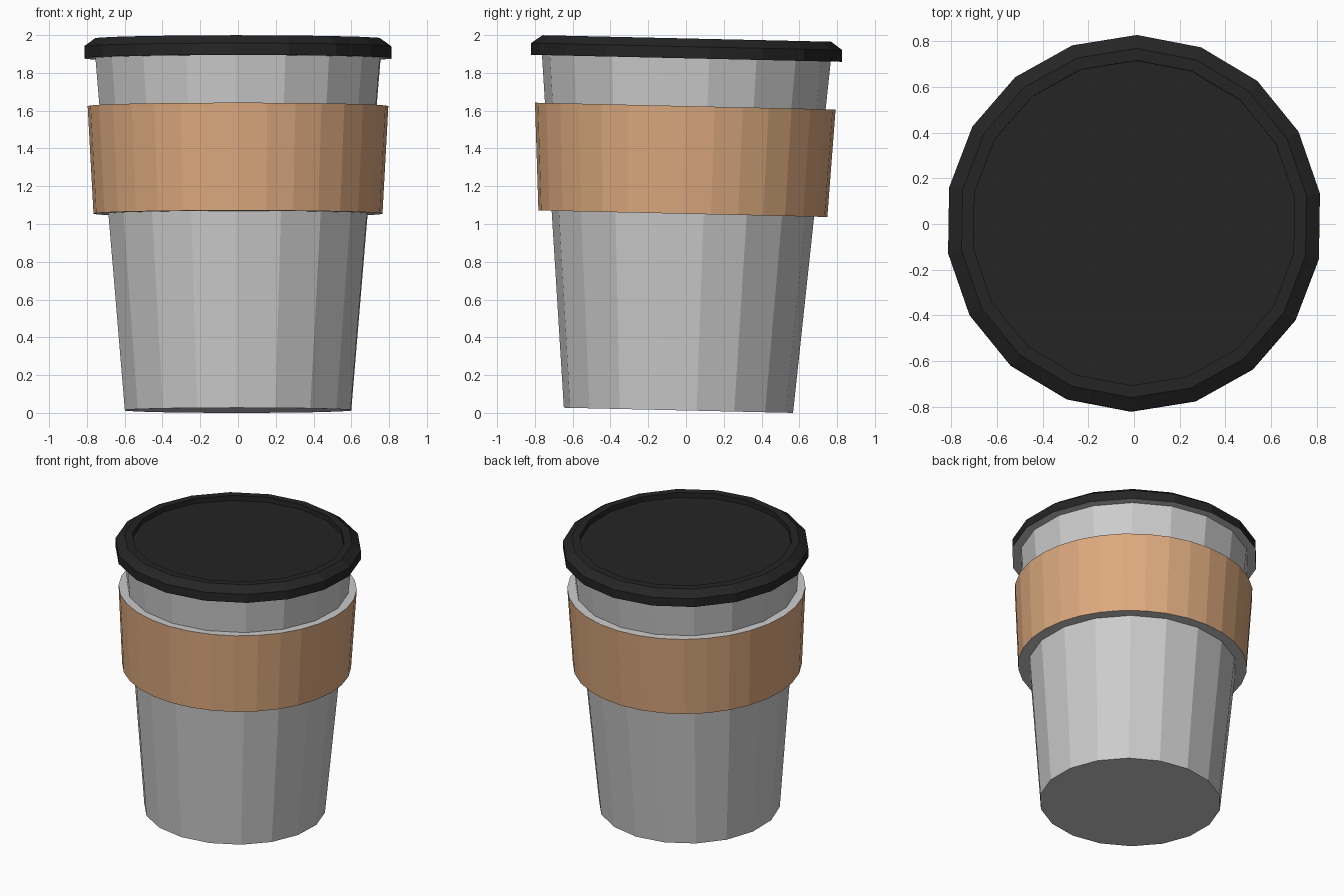
import bpy, bmesh, math
from mathutils import Matrix

if "Cube" in bpy.data.objects:
    bpy.data.objects.remove(bpy.data.objects["Cube"])

# Whole cup leans very slightly towards the back
LEAN = Matrix.Translation((0, -0.04, 0.0137)) @ Matrix.Rotation(-0.0225, 4, 'X')


def material(name, rgb):
    m = bpy.data.materials.new(name)
    m.diffuse_color = (*rgb, 1)
    m.use_nodes = True
    m.node_tree.nodes["Principled BSDF"].inputs["Base Color"].default_value = m.diffuse_color
    return m


grey = material("cup grey", (0.60, 0.60, 0.60))
tan = material("cardboard tan", (0.72, 0.40, 0.21))
black = material("lid black", (0.018, 0.018, 0.018))


def lathe(name, profile, sides, start_deg, mats, band_mats, cap_start=False, cap_end=False):
    """Spin (radius, z) points into flat-sided bands; band_mats gives a slot per band."""
    bm = bmesh.new()
    rings = []
    for r, z in profile:
        rings.append([bm.verts.new((r * math.cos(a), r * math.sin(a), z))
                      for a in (math.radians(start_deg) + math.tau * i / sides
                                for i in range(sides))])
    for lower, upper, slot in zip(rings, rings[1:], band_mats):
        for i in range(sides):
            j = (i + 1) % sides
            bm.faces.new((lower[i], lower[j], upper[j], upper[i])).material_index = slot
    if cap_start:
        bm.faces.new(rings[0][::-1]).material_index = band_mats[0]
    if cap_end:
        bm.faces.new(rings[-1]).material_index = band_mats[-1]
    mesh = bpy.data.meshes.new(name)
    bm.to_mesh(mesh)
    bm.free()
    for m in mats:
        mesh.materials.append(m)
    obj = bpy.data.objects.new(name, mesh)
    bpy.context.collection.objects.link(obj)
    obj.matrix_world = LEAN
    return obj


# Tapered cup with closed bottom, its top hidden inside the lid
lathe("cup_body", [(0.607, 0), (0.766, 1.88)], 18, 9.1, [grey], [0],
      cap_start=True, cap_end=True)

# Cardboard sleeve: tan outside, grey edges running into the cup wall
lathe("sleeve", [(0.66, 1.041), (0.765, 1.041), (0.796, 1.611), (0.71, 1.611)],
      32, 0, [grey, tan], [0, 1, 0])

# Lid: grey underside, upright edge, bevel, flat rim and sunken centre
lathe("lid", [(0.72, 1.864), (0.824, 1.864), (0.824, 1.926), (0.764, 1.969),
              (0.711, 1.969), (0.711, 1.932)],
      18, 9.1, [grey, black], [0, 1, 1, 1, 1], cap_end=True)
